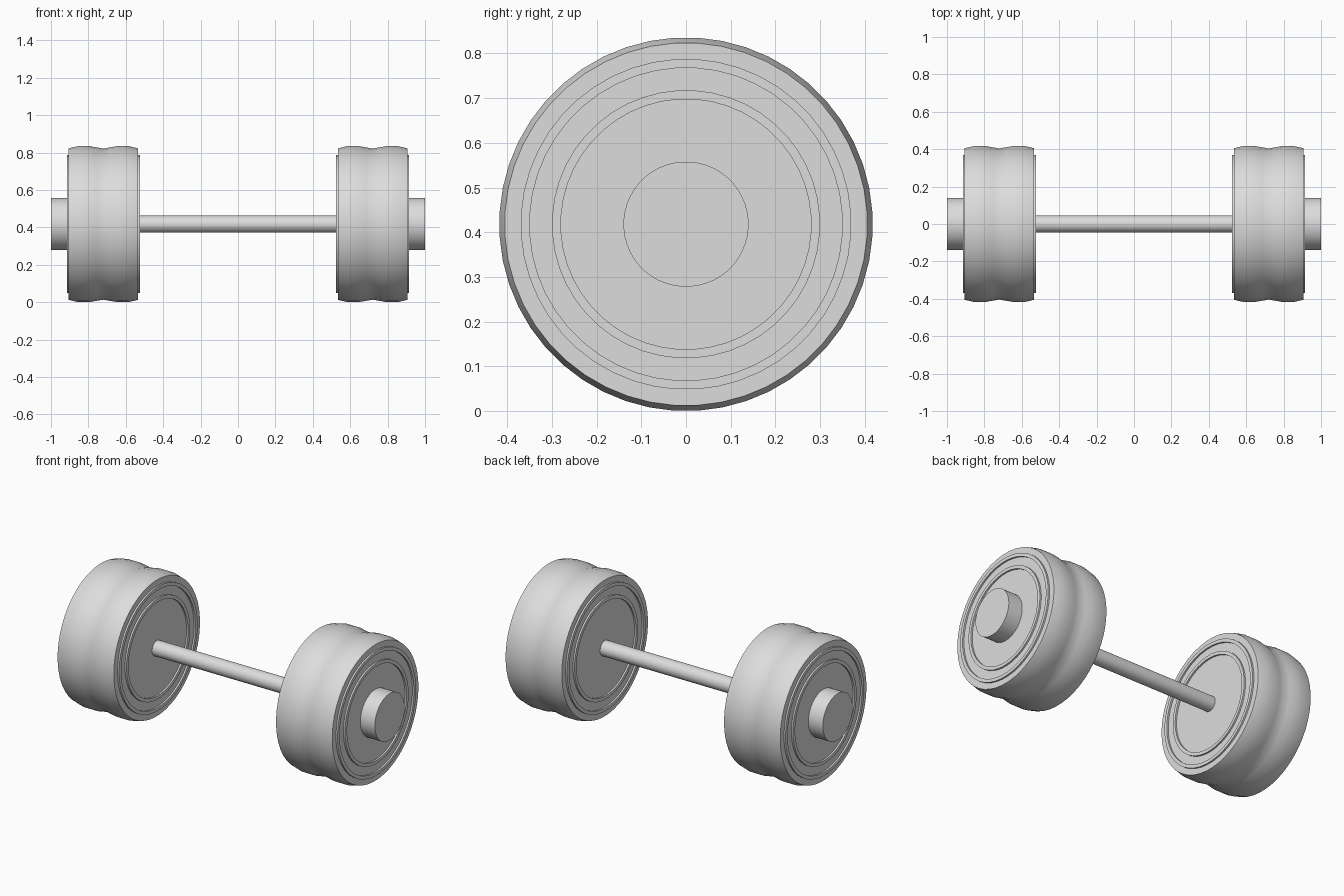
import bpy
import bmesh
import math

if "Cube" in bpy.data.objects:
    bpy.data.objects.remove(bpy.data.objects["Cube"], do_unlink=True)

AXIS_Z = 0.418   # height of the bar axis
SIDES = 48
PLATE_X = 0.72   # middle of each weight

grey = bpy.data.materials.new("light_grey")
grey.use_nodes = True
colour = (0.72, 0.72, 0.72, 1)
grey.diffuse_color = colour
grey.node_tree.nodes["Principled BSDF"].inputs["Base Color"].default_value = colour


def lathe(name, profile, x=0.0):
    """Revolve (x, radius) points about the bar axis; zero radius closes an end."""
    bm = bmesh.new()
    rings = []
    for px, r in profile:
        if r == 0:
            rings.append([bm.verts.new((px, 0, 0))] * SIDES)
            continue
        angles = [2 * math.pi * (i + 0.5) / SIDES for i in range(SIDES)]
        rings.append([bm.verts.new((px, r * math.cos(a), r * math.sin(a))) for a in angles])
    for a, b in zip(rings, rings[1:]):
        for i in range(SIDES):
            j = (i + 1) % SIDES
            corners = list(dict.fromkeys((a[i], a[j], b[j], b[i])))
            bm.faces.new(corners)
    bmesh.ops.recalc_face_normals(bm, faces=bm.faces[:])
    mesh = bpy.data.meshes.new(name)
    bm.to_mesh(mesh)
    bm.free()
    mesh.materials.append(grey)
    obj = bpy.data.objects.new(name, mesh)
    obj.location = (x, 0, AXIS_Z)
    bpy.context.collection.objects.link(obj)
    bpy.ops.object.select_all(action="DESELECT")
    obj.select_set(True)
    bpy.context.view_layer.objects.active = obj
    bpy.ops.object.shade_smooth_by_angle(angle=math.radians(35))
    return obj


def cylinder(name, x0, x1, r):
    return lathe(name, [(x0, 0), (x0, r), (x1, r), (x1, 0)])


# Half of a weight: flat face with two raised rings, rounded rim, central groove
FACE, RIDGE = 0.185, 0.195
half = [(FACE, 0)]
for inner, outer in ((0.28, 0.30), (0.35, 0.37)):
    half += [(FACE, inner), (RIDGE, inner), (RIDGE, outer), (FACE, outer)]
half += [(FACE, 0.406), (0.135, 0.418), (0.075, 0.418), (0.035, 0.411)]
weight = half + [(0, 0.405)] + [(-x, r) for x, r in reversed(half)]

for side, s in (("left", 1), ("right", -1)):
    lathe(side + "_weight", weight, s * PLATE_X)
    cylinder(side + "_end_cap", s * 0.90, s * 1.0, 0.14)

# Handle bar between the weights
cylinder("handle_bar", -0.54, 0.54, 0.045)
